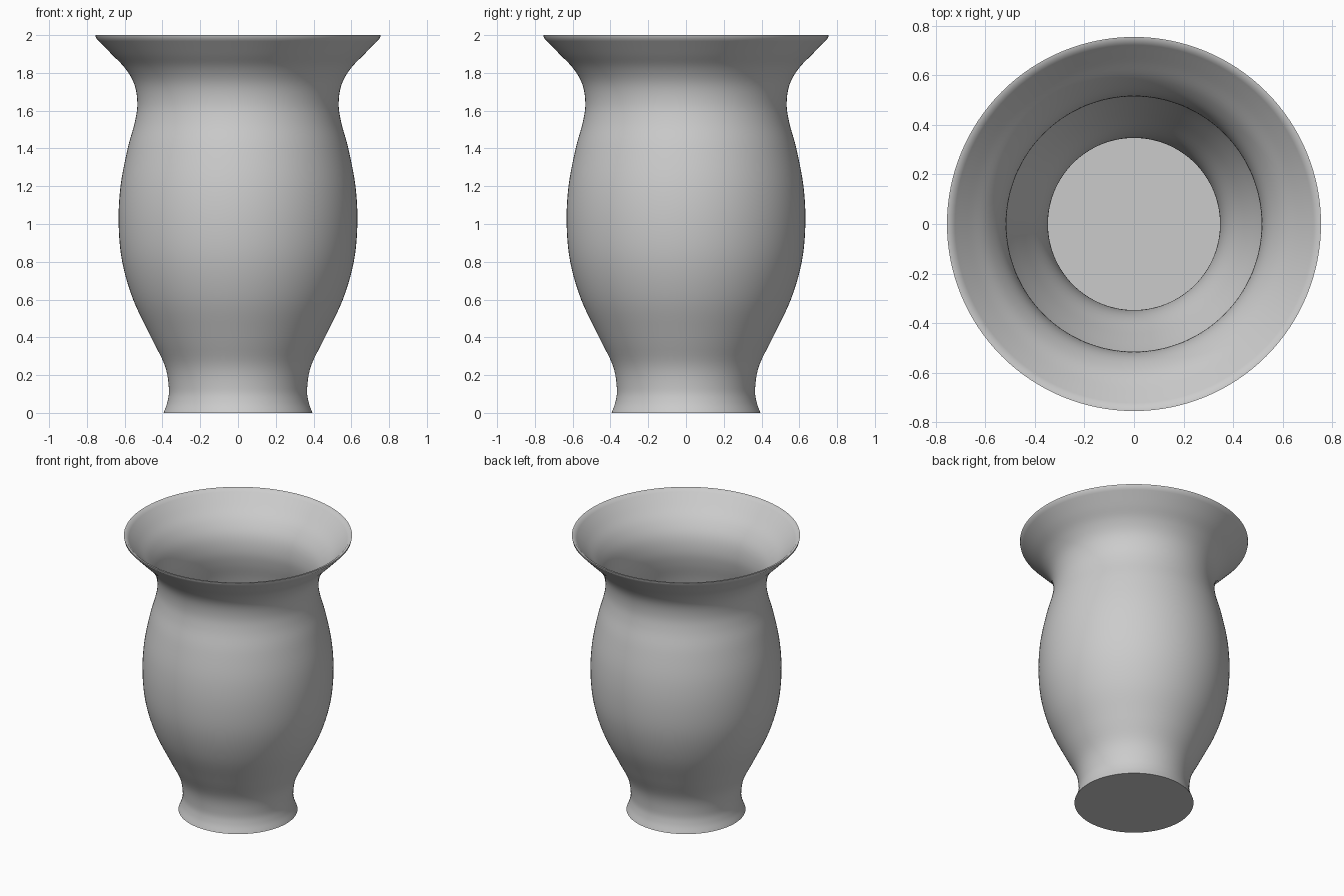
import bpy, bmesh, math
from mathutils import Vector

if "Cube" in bpy.data.objects:
    bpy.data.objects.remove(bpy.data.objects["Cube"])

WALL = 0.018
SIDES = 128

# Outer silhouette (radius, height) from foot to rim
KEYS = [Vector(p) for p in (
    (0.394, 0.0), (0.373, 0.06), (0.366, 0.13), (0.387, 0.25), (0.46, 0.40),
    (0.555, 0.60), (0.613, 0.80), (0.632, 1.0), (0.622, 1.20), (0.584, 1.40),
    (0.546, 1.54), (0.533, 1.64), (0.549, 1.74), (0.598, 1.825),
    (0.67, 1.90), (0.752, 1.985))]


def smooth_line(keys, steps=5):
    """Catmull-Rom curve through the key points."""
    k = [2 * keys[0] - keys[1]] + keys + [2 * keys[-1] - keys[-2]]
    out = []
    for a, b, c, d in zip(k, k[1:], k[2:], k[3:]):
        for i in range(steps):
            t = i / steps
            out.append(0.5 * (2 * b + (c - a) * t + (2 * a - 5 * b + 4 * c - d) * t * t
                              + (3 * b - a - 3 * c + d) * t ** 3))
    return out + [keys[-1]]


# Inner wall: outer line moved inwards by the wall thickness
outer = smooth_line(KEYS)
inner = []
for i, p in enumerate(outer):
    t = (outer[min(i + 1, len(outer) - 1)] - outer[max(i - 1, 0)]).normalized()
    q = p + WALL * Vector((-t.y, t.x))
    if q.y > WALL + 0.002:
        inner.append(q)
inner.insert(0, Vector((inner[0].x + 0.003, WALL)))

# Rim crest, then close both floors on the axis
crest = Vector((0.755, 2.0))
inner[-1].y = 1.998
profile = ([Vector((0, 0))] + outer + [crest] + inner[::-1] + [Vector((0, WALL))])

# Spin the profile into the vase
bm = bmesh.new()
verts = [bm.verts.new((p.x, 0, p.y)) for p in profile]
edges = [bm.edges.new(pair) for pair in zip(verts, verts[1:])]
bmesh.ops.spin(bm, geom=verts + edges, cent=(0, 0, 0), axis=(0, 0, 1),
               angle=math.tau, steps=SIDES, use_merge=False)
bmesh.ops.remove_doubles(bm, verts=bm.verts, dist=1e-5)
bmesh.ops.recalc_face_normals(bm, faces=bm.faces)
mesh = bpy.data.meshes.new("vase")
bm.to_mesh(mesh)
bm.free()

vase = bpy.data.objects.new("vase", mesh)
bpy.context.collection.objects.link(vase)
bpy.context.view_layer.objects.active = vase
vase.select_set(True)
bpy.ops.object.shade_smooth_by_angle(angle=math.radians(40))
